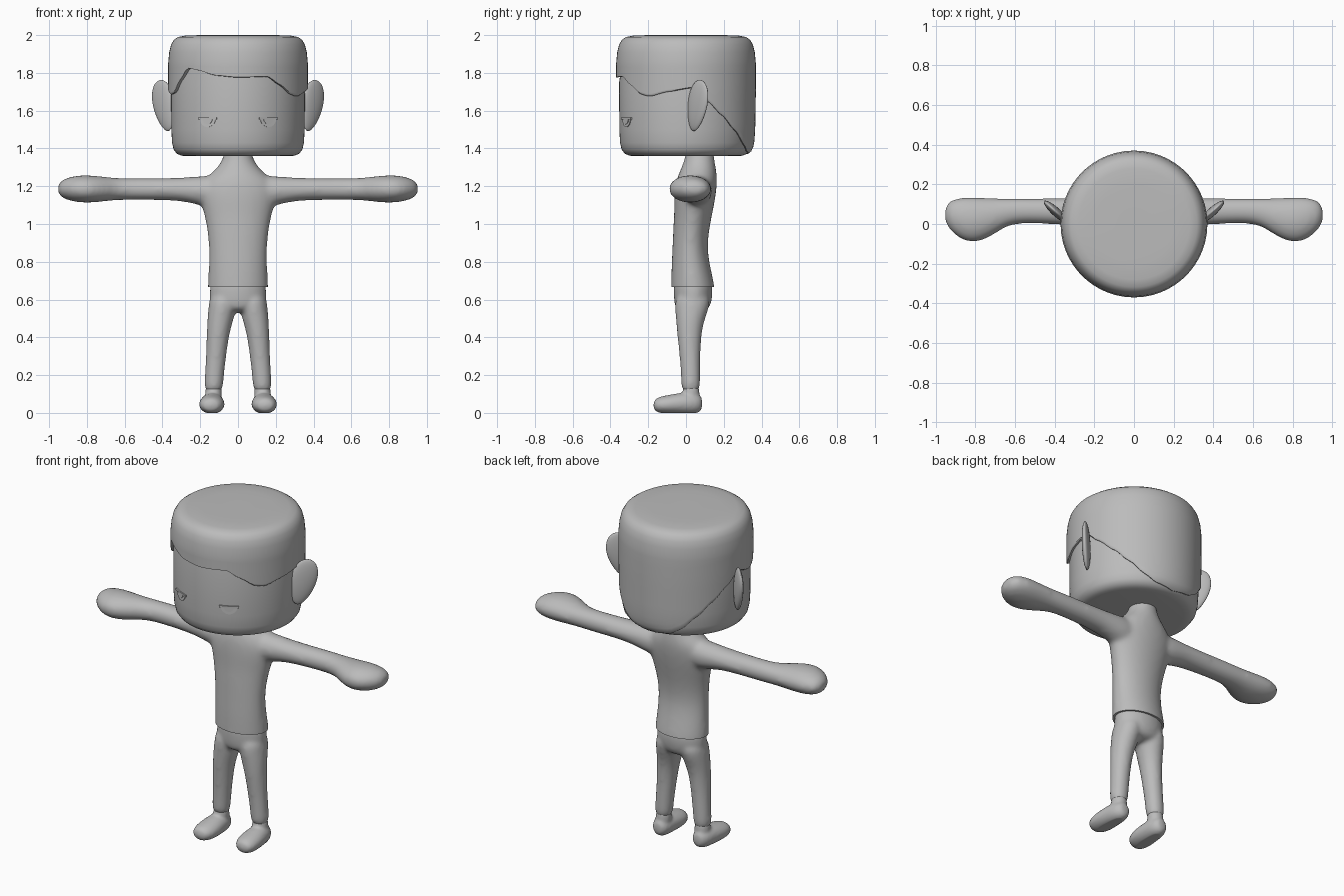
import bpy, bmesh, math
from mathutils import Vector, Matrix

cube = bpy.data.objects.get("Cube")
if cube:
    bpy.data.objects.remove(cube, do_unlink=True)

GREY = (0.5, 0.5, 0.5, 1)
clay = bpy.data.materials.new("plain_grey")
clay.use_nodes = True
clay.diffuse_color = GREY
clay.node_tree.nodes["Principled BSDF"].inputs["Base Color"].default_value = GREY


def ring(bm, pts):
    return [bm.verts.new(p) for p in pts]


def bridge(bm, rings):
    """Join consecutive closed rings with quads."""
    for a, b in zip(rings, rings[1:]):
        n = len(a)
        for i in range(n):
            j = (i + 1) % n
            bm.faces.new((a[i], a[j], b[j], b[i]))


def loft(bm, axis, sections, side=1, n=16):
    """Elliptical sections (position, centre a, centre b, radius a, radius b) along an axis."""
    grow = 1 / (2 / 3 + math.cos(math.tau / n) / 3)
    rings = []
    for t, ca, cb, ra, rb in sections:
        pts = []
        for i in range(n):
            w = math.tau * i / n
            a, b = ca + ra * grow * math.cos(w), cb + rb * grow * math.sin(w)
            x, y, z = {"x": (t, a, b), "y": (a, t, b), "z": (a, b, t)}[axis]
            pts.append((x * side, y, z))
        rings.append(ring(bm, pts))
    bridge(bm, rings)
    bm.faces.new(rings[0])
    bm.faces.new(rings[-1])


def finish(name, bm, subsurf=0, voxel=0, smooth=0, cut=None):
    """Make the object, bake its modifiers, trim below the cut height and shade it."""
    bmesh.ops.recalc_face_normals(bm, faces=bm.faces)
    mesh = bpy.data.meshes.new(name)
    bm.to_mesh(mesh)
    bm.free()
    obj = bpy.data.objects.new(name, mesh)
    bpy.context.collection.objects.link(obj)
    if subsurf:
        obj.modifiers.new("round", "SUBSURF").levels = subsurf
    if voxel:
        fuse = obj.modifiers.new("fuse", "REMESH")
        fuse.mode, fuse.voxel_size = "VOXEL", voxel
    if smooth:
        soft = obj.modifiers.new("soften", "SMOOTH")
        soft.factor, soft.iterations = 0.5, smooth
    dg = bpy.context.evaluated_depsgraph_get()
    baked = bpy.data.meshes.new_from_object(obj.evaluated_get(dg))
    obj.modifiers.clear()
    obj.data = baked
    if cut is not None:
        bm = bmesh.new()
        bm.from_mesh(baked)
        geom = bm.verts[:] + bm.edges[:] + bm.faces[:]
        res = bmesh.ops.bisect_plane(bm, geom=geom, plane_co=(0, 0, cut),
                                     plane_no=(0, 0, 1), clear_inner=True)
        edges = [e for e in res["geom_cut"] if isinstance(e, bmesh.types.BMEdge)]
        bmesh.ops.contextual_create(bm, geom=edges)
        bm.to_mesh(baked)
        bm.free()
    baked.materials.clear()
    baked.materials.append(clay)
    for p in baked.polygons:
        p.use_smooth = True
    baked.set_sharp_from_angle(angle=math.radians(50))
    return obj


# Shirt, neck, arms and hands fused into one soft body
body = bmesh.new()
loft(body, "z", [
    (0.58, 0, 0.04, 0.163, 0.12), (0.67, 0, 0.037, 0.16, 0.115), (0.76, 0, 0.027, 0.155, 0.104),
    (0.86, 0, 0.02, 0.152, 0.092), (0.96, 0, 0.026, 0.16, 0.094), (1.05, 0, 0.038, 0.178, 0.1),
    (1.13, 0, 0.046, 0.2, 0.108), (1.2, 0, 0.053, 0.205, 0.11), (1.25, 0, 0.06, 0.165, 0.105),
    (1.3, 0, 0.067, 0.105, 0.09), (1.36, 0, 0.073, 0.072, 0.074), (1.43, 0, 0.073, 0.07, 0.072)])
for side in (1, -1):
    loft(body, "x", [
        (0.08, 0.06, 1.17, 0.08, 0.09), (0.2, 0.06, 1.175, 0.077, 0.078),
        (0.28, 0.062, 1.183, 0.07, 0.063), (0.4, 0.064, 1.185, 0.066, 0.058),
        (0.56, 0.068, 1.185, 0.062, 0.058), (0.64, 0.061, 1.185, 0.069, 0.058),
        (0.7, 0.04, 1.185, 0.09, 0.064), (0.77, 0.022, 1.185, 0.11, 0.072),
        (0.83, 0.02, 1.186, 0.115, 0.073), (0.89, 0.032, 1.186, 0.1, 0.064),
        (0.935, 0.045, 1.186, 0.07, 0.046), (0.955, 0.048, 1.186, 0.035, 0.022)], side)
finish("shirt_and_arms", body, subsurf=2, voxel=0.013, smooth=12, cut=0.667)

# Trousers
trousers = bmesh.new()
loft(trousers, "z", [
    (0.53, 0, 0.03, 0.135, 0.078), (0.58, 0, 0.036, 0.151, 0.099),
    (0.64, 0, 0.039, 0.149, 0.103), (0.73, 0, 0.036, 0.146, 0.1)])
for side in (1, -1):
    loft(trousers, "z", [
        (0.1, 0.13, 0.025, 0.049, 0.049), (0.18, 0.127, 0.025, 0.05, 0.05),
        (0.3, 0.116, 0.021, 0.053, 0.054), (0.42, 0.106, 0.017, 0.059, 0.064),
        (0.5, 0.092, 0.023, 0.07, 0.076), (0.56, 0.082, 0.033, 0.073, 0.092),
        (0.64, 0.078, 0.038, 0.07, 0.09)], side)
finish("trousers", trousers, subsurf=2, voxel=0.011, smooth=8, cut=0.12)

# Shoes
for label, side in (("left", 1), ("right", -1)):
    shoe = bmesh.new()
    loft(shoe, "y", [
        (-0.173, 0.145, 0.04, 0.032, 0.025), (-0.145, 0.142, 0.042, 0.059, 0.043),
        (-0.09, 0.139, 0.045, 0.069, 0.05), (-0.03, 0.137, 0.05, 0.064, 0.056),
        (0.03, 0.135, 0.051, 0.057, 0.058), (0.065, 0.133, 0.05, 0.045, 0.05),
        (0.087, 0.132, 0.05, 0.025, 0.032)], side)
    loft(shoe, "z", [
        (0.02, 0.132, 0.027, 0.04, 0.042), (0.09, 0.13, 0.027, 0.046, 0.047),
        (0.17, 0.128, 0.026, 0.04, 0.04)], side)
    obj = finish(label + "_shoe", shoe, subsurf=2, voxel=0.009, smooth=4)
    for v in obj.data.vertices:
        v.co.z = max(v.co.z, 0)

# Head: a round drum with a soft lower rim
SKIN = [(0.27, 1.359), (0.3, 1.362), (0.325, 1.373), (0.341, 1.395), (0.349, 1.43),
        (0.353, 1.5), (0.354, 1.75), (0.33, 1.92)]
STEPS = 96


def around(radius, z, phi):
    """Point on the drum; phi is measured from the front towards the left side."""
    return Vector((radius * math.sin(phi), -radius * math.cos(phi), z))


def blend(table, x, ease=False):
    """Interpolate (x, y) pairs."""
    for (x0, y0), (x1, y1) in zip(table, table[1:]):
        if x <= x1:
            t = max(0, (x - x0) / (x1 - x0))
            return y0 + (y1 - y0) * (t * t * (3 - 2 * t) * 0.5 + t * 0.5 if ease else t)
    return table[-1][1]


angles = [math.tau * i / STEPS - math.pi for i in range(STEPS)]
head = bmesh.new()
rows = [ring(head, [around(r, z, p) for p in angles]) for r, z in SKIN]
bridge(head, rows)
head.faces.new(rows[0])
head.faces.new(rows[-1])
finish("head", head)

# Hair: a cap with a wavy fringe and a pointed nape
NAPE = [(95, 1.72), (108, 1.65), (122, 1.575), (135, 1.5), (150, 1.42), (160, 1.385), (180, 1.37)]
HAIRLINE = [(-a, z) for a, z in reversed(NAPE)] + [
    (-75, 1.685), (-66, 1.695), (-56, 1.76), (-46, 1.825), (-36, 1.815), (-18, 1.785), (0, 1.775),
    (25, 1.78), (37, 1.735), (50, 1.685), (58, 1.675), (75, 1.7)] + NAPE
CROWN = [(0.369, 1.86), (0.364, 1.91), (0.354, 1.95), (0.339, 1.975), (0.318, 1.99),
         (0.28, 1.997), (0.2, 2.0), (0.08, 2.0)]
skin_by_height = [(z, r) for r, z in SKIN[:-1]]
edge = [blend(HAIRLINE, math.degrees(p), True) for p in angles]


def hair_radius(z):
    return blend(skin_by_height, z) + 0.012 + 0.004 * min(1, max(0, (z - 1.4) / 0.3))


hair = bmesh.new()
rows = [ring(hair, [around(hair_radius(e) - 0.03, e + 0.006, p) for e, p in zip(edge, angles)])]
for k in range(13):
    row = []
    for e, p in zip(edge, angles):
        z = e + (1.84 - e) * (k / 12) ** 1.4
        row.append(around(hair_radius(z) - (0.005 if k == 0 else 0), z, p))
    rows.append(ring(hair, row))
rows += [ring(hair, [around(r, z, p) for p in angles]) for r, z in CROWN]
bridge(hair, rows)
hair.faces.new(rows[-1])
finish("hair", hair)

# Ears: thin egg-shaped discs swept backwards
for label, side in (("left", 1), ("right", -1)):
    ear = bmesh.new()
    bmesh.ops.create_uvsphere(ear, u_segments=32, v_segments=20, radius=1)
    for v in ear.verts:
        v.co = Vector((v.co.x * 0.072 * (1 + 0.2 * v.co.z), v.co.y * 0.022, v.co.z * 0.138))
    turn = Matrix.Rotation(math.radians(42), 4, "Z") @ Matrix.Rotation(math.radians(14), 4, "Y")
    place = Matrix.Translation((0.392, 0.06, 1.627)) @ turn
    ear.transform(Matrix.Diagonal((side, 1, 1, 1)) @ place)
    finish(label + "_ear", ear)


# Eyes: half-round plates with a pupil and a lid, wrapped on the face
def plate(name, outline, radius, side):
    bm = bmesh.new()
    rows = [ring(bm, [around(r, z, side * x / 0.34) for x, z in outline])
            for r in (0.348, radius)]
    bridge(bm, rows)
    bm.faces.new(rows[-1])
    finish(name, bm)


def half_round(width, depth):
    arc = [math.pi * i / 16 for i in range(17)]
    return [(0.16 + width * math.cos(a), 1.56 - depth * math.sin(a)) for a in arc]


for label, side in (("left", 1), ("right", -1)):
    plate(label + "_eye", half_round(0.045, 0.047), 0.357, side)
    plate(label + "_pupil", half_round(0.028, 0.032), 0.359, side)
    lid = [(0.108, 1.552), (0.16, 1.552), (0.212, 1.552),
           (0.212, 1.563), (0.16, 1.563), (0.108, 1.563)]
    plate(label + "_eyelid", lid, 0.361, side)
